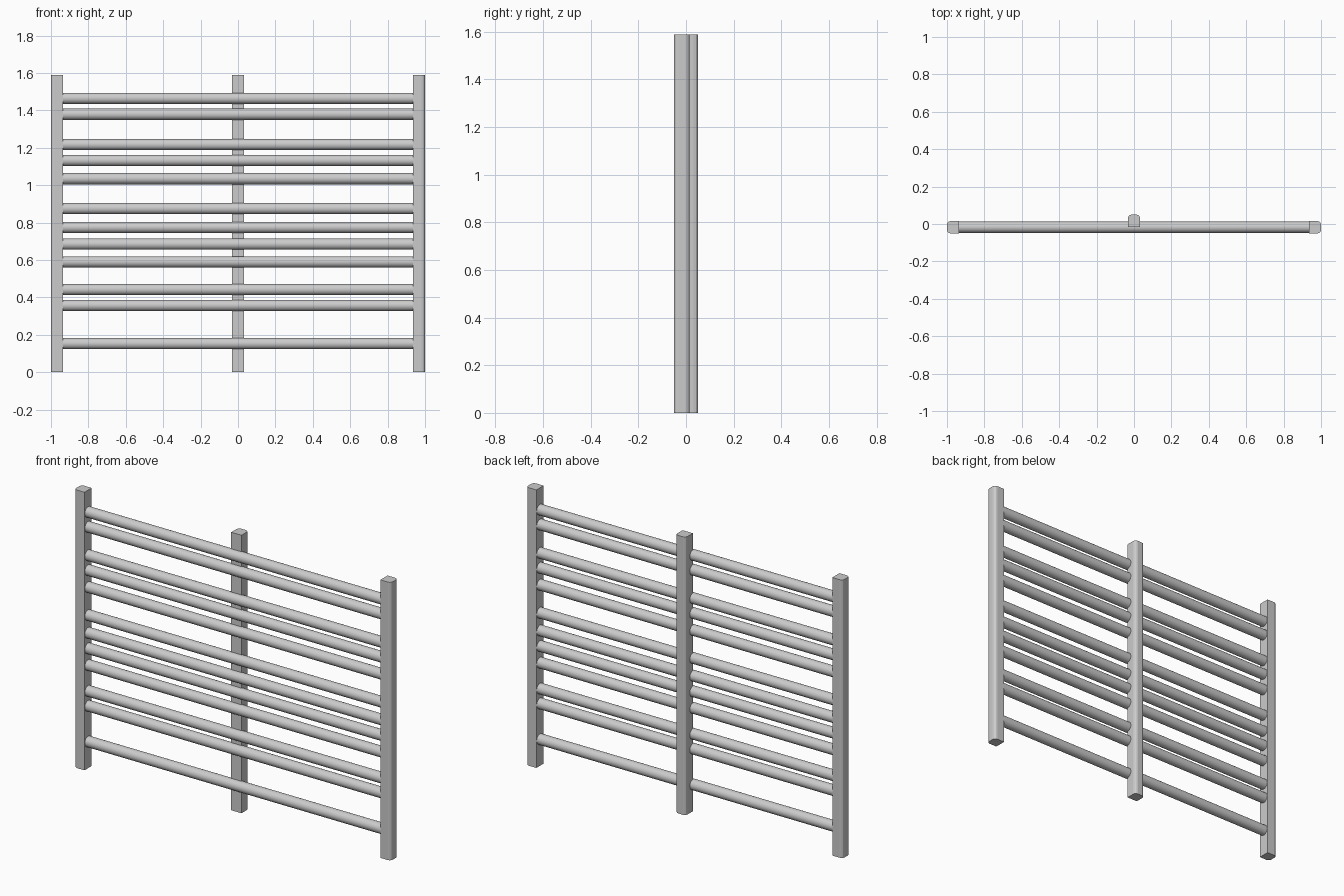
import bpy, bmesh, math
from mathutils import Matrix

if "Cube" in bpy.data.objects:
    bpy.data.objects.remove(bpy.data.objects["Cube"])

H = 1.588      # post height
W = 0.065      # post width and depth
R = 0.018      # rounding of the two outer corners
Y = -0.0175    # line of rails and side posts


def post(name, x, y, angle):
    """Square post with its two +x corners rounded, turned to face outwards."""
    h = W / 2
    pts = [(-h, h), (-h, -h)]
    for cy, start in ((-h + R, -90), (h - R, 0)):
        for i in range(4):
            a = math.radians(start + i * 30)
            pts.append((h - R + R * math.cos(a), cy + R * math.sin(a)))
    bm = bmesh.new()
    base = bm.faces.new([bm.verts.new((px, py, 0)) for px, py in pts])
    top = bmesh.ops.extrude_face_region(bm, geom=[base])["geom"]
    bmesh.ops.translate(bm, vec=(0, 0, H),
                        verts=[v for v in top if isinstance(v, bmesh.types.BMVert)])
    bmesh.ops.recalc_face_normals(bm, faces=bm.faces)
    bm.transform(Matrix.Translation((x, y, 0)) @ Matrix.Rotation(math.radians(angle), 4, 'Z'))
    mesh = bpy.data.meshes.new(name)
    bm.to_mesh(mesh)
    bm.free()
    bpy.context.collection.objects.link(bpy.data.objects.new(name, mesh))


def rail(name, z):
    """Round bar running between the side posts."""
    bpy.ops.mesh.primitive_cylinder_add(vertices=32, radius=0.03, depth=1.88,
                                        location=(0, Y, z), rotation=(0, math.pi / 2, 0))
    bpy.context.object.name = name
    bpy.ops.object.shade_smooth_by_angle()


# Side posts round outwards, the middle post rounds to the back
post("right_post", 1 - W / 2, Y, 0)
post("left_post", -1 + W / 2, Y, 180)
post("middle_post", 0, -Y, 90)

# Rails, bottom to top
for i, z in enumerate((0.153, 0.357, 0.442, 0.59, 0.685, 0.774,
                       0.875, 1.035, 1.132, 1.217, 1.379, 1.464)):
    rail(f"rail_{i + 1}", z)
